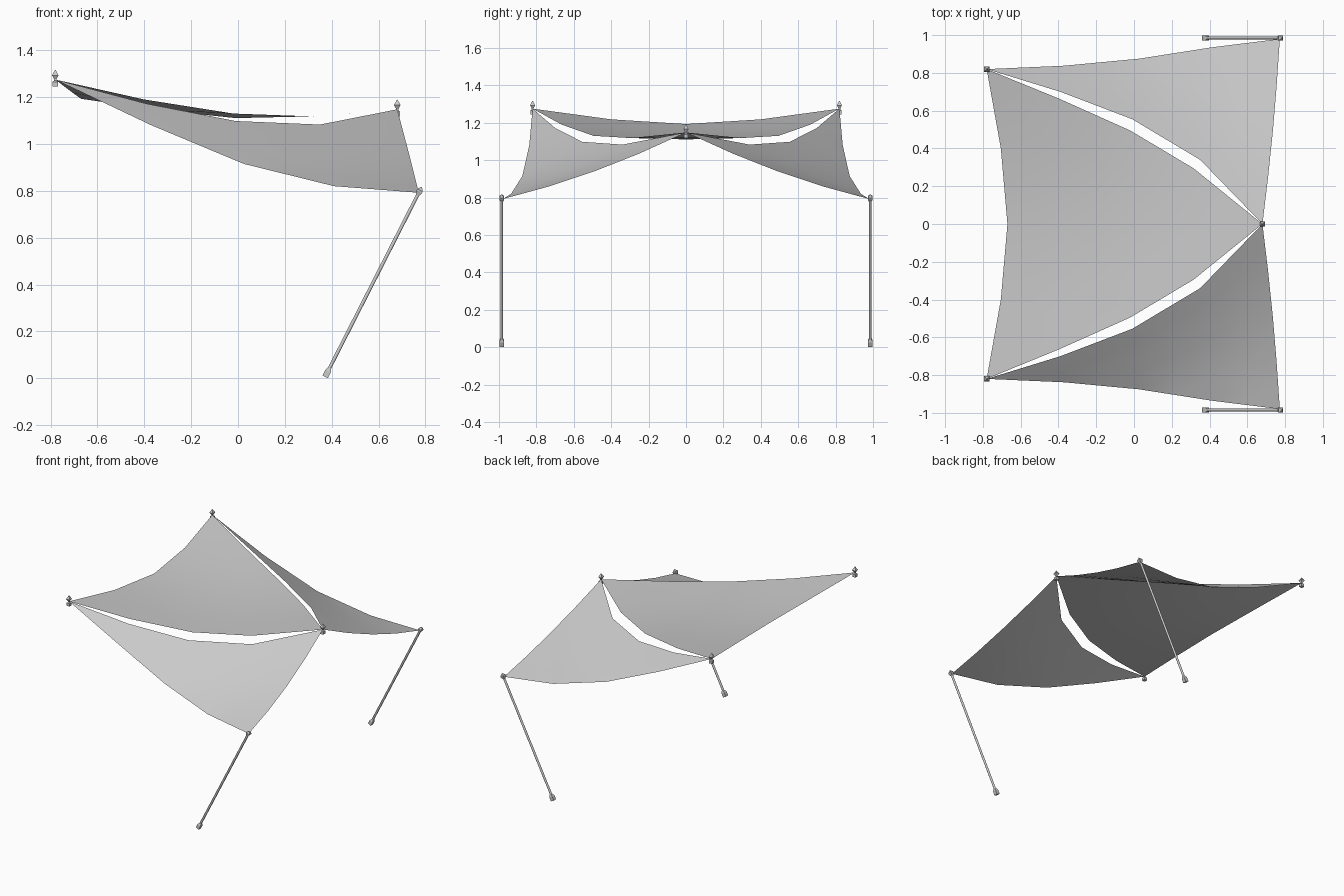
import bpy, bmesh, math
from mathutils import Vector

cube = bpy.data.objects.get("Cube")
if cube:
    bpy.data.objects.remove(cube, do_unlink=True)

grey = bpy.data.materials.new("light_grey")
grey.use_nodes = True
grey.diffuse_color = (0.6, 0.6, 0.6, 1)
bsdf = grey.node_tree.nodes["Principled BSDF"]
bsdf.inputs["Base Color"].default_value = (0.6, 0.6, 0.6, 1)
bsdf.inputs["Roughness"].default_value = 0.7


def finish(name, bm, smooth):
    mesh = bpy.data.meshes.new(name)
    bm.to_mesh(mesh)
    bm.free()
    mesh.materials.append(grey)
    for p in mesh.polygons:
        p.use_smooth = smooth
    ob = bpy.data.objects.new(name, mesh)
    bpy.context.collection.objects.link(ob)
    return ob


def along(path, t):
    """Point at fraction t of an evenly parameterised polyline."""
    s = min(max(t, 0), 1) * (len(path) - 1)
    i = min(int(s), len(path) - 2)
    return path[i].lerp(path[i + 1], s - i)


def sail(name, ab, bc, ca, flip=False, n=8):
    """Triangular cloth stretched between three edge curves."""
    a, b, c = ab[0], bc[0], ca[0]

    def across(p, q, wp, wq, w):
        # lerp between two edges that meet at the corner weighted w
        if wp + wq < 1e-6:
            return p[-1].copy()
        return along(p, w).lerp(along(q, w), wq / (wp + wq))

    def point(u, v, w):
        total = across(ab[::-1], ca, v, w, u)
        total += across(bc[::-1], ab, w, u, v)
        total += across(ca[::-1], bc, u, v, w)
        return (total - (a * u + b * v + c * w)) / 2

    # each edge pair is ordered so that it runs toward the weighted corner
    bm = bmesh.new()
    grid = {}
    for i in range(n + 1):
        for j in range(n + 1 - i):
            u, v = 1 - (i + j) / n, i / n
            grid[i, j] = bm.verts.new(point(u, v, j / n))
    for i in range(n):
        for j in range(n - i):
            tris = [(grid[i, j], grid[i + 1, j], grid[i, j + 1])]
            if i + j < n - 1:
                tris.append((grid[i + 1, j], grid[i + 1, j + 1], grid[i, j + 1]))
            for t in tris:
                bm.faces.new(t[::-1] if flip else t)
    return finish(name, bm, True)


def turned(name, profile, sides, origin, axis=(0, 0, 1)):
    """Turned solid from (radius, height) pairs; four sides gives a square."""
    bm = bmesh.new()
    grow = math.sqrt(2) if sides == 4 else 1
    quat = Vector((0, 0, 1)).rotation_difference(Vector(axis))
    rings = []
    for r, h in profile:
        ring = []
        for k in range(sides):
            ang = math.tau * (k + 0.5) / sides
            p = Vector((r * grow * math.cos(ang), r * grow * math.sin(ang), h))
            ring.append(bm.verts.new(Vector(origin) + quat @ p))
        rings.append(ring)
    for lo, hi in zip(rings, rings[1:]):
        for k in range(sides):
            m = (k + 1) % sides
            bm.faces.new((lo[k], lo[m], hi[m], hi[k]))
    bm.faces.new(rings[0][::-1])
    bm.faces.new(rings[-1])
    return finish(name, bm, False)


def pts(*rows):
    return [Vector(r) for r in rows]


def mirror(path):
    return [Vector((p.x, -p.y, p.z)) for p in path]


high = (-0.78, -0.82, 1.275)
mid = (0.68, 0, 1.148)
low = (0.772, -0.98, 0.792)

# Main sail between the two high corners and the middle corner
main_side = pts(high, (-0.40, -0.665, 1.19), (-0.02, -0.495, 1.13),
                (0.315, -0.295, 1.118), mid)
main_end = pts((-0.78, 0.82, 1.275), (-0.705, 0.40, 1.218), (-0.67, 0, 1.193),
               (-0.705, -0.40, 1.218), high)
sail("main_sail", main_side, mirror(main_side)[::-1], main_end)

# Wing sails dropping to the leaning poles
wing_outer = pts(high, (-0.37, -0.838, 1.08), (0.025, -0.875, 0.915),
                 (0.41, -0.935, 0.82), low)
wing_end = pts(low, (0.755, -0.73, 0.86), (0.735, -0.49, 0.94),
               (0.71, -0.25, 1.035), mid)
wing_inner = pts(mid, (0.35, -0.34, 1.083), (-0.01, -0.555, 1.098),
                 (-0.39, -0.70, 1.172), high)
wing = (wing_outer, wing_end, wing_inner)
sail("right_wing_sail", *wing)
sail("left_wing_sail", *[mirror(e) for e in wing], flip=True)

# Fittings at the three upper corners: block, neck and pointed cap
fitting = [(0.012, -0.03), (0.012, -0.01), (0.005, -0.004), (0.005, 0.002),
           (0.014, 0.018), (0.001, 0.042)]
corners = {"right_corner_fitting": high, "left_corner_fitting": (-0.78, 0.82, 1.275),
           "middle_corner_fitting": mid}
for name, pos in corners.items():
    turned(name, fitting, 4, pos)

# Leaning poles with square feet and pointed heads
foot = [(0.013, 0), (0.013, 0.028), (0.007, 0.044)]
head = [(0.006, -0.012), (0.013, 0.006), (0.013, 0.014), (0.001, 0.03)]
for side, y in (("right", -0.985), ("left", 0.985)):
    base, top = Vector((0.372, y, 0.006)), Vector((0.771, y, 0.79))
    axis = (top - base).normalized()
    length = (top - base).length
    pole = turned(side + "_pole", [(0.008, 0.03), (0.008, length)], 8, base, axis)
    for p in pole.data.polygons:
        p.use_smooth = len(p.vertices) == 4
    turned(side + "_pole_foot", foot, 4, base, axis)
    turned(side + "_pole_head", head, 4, top, axis)
